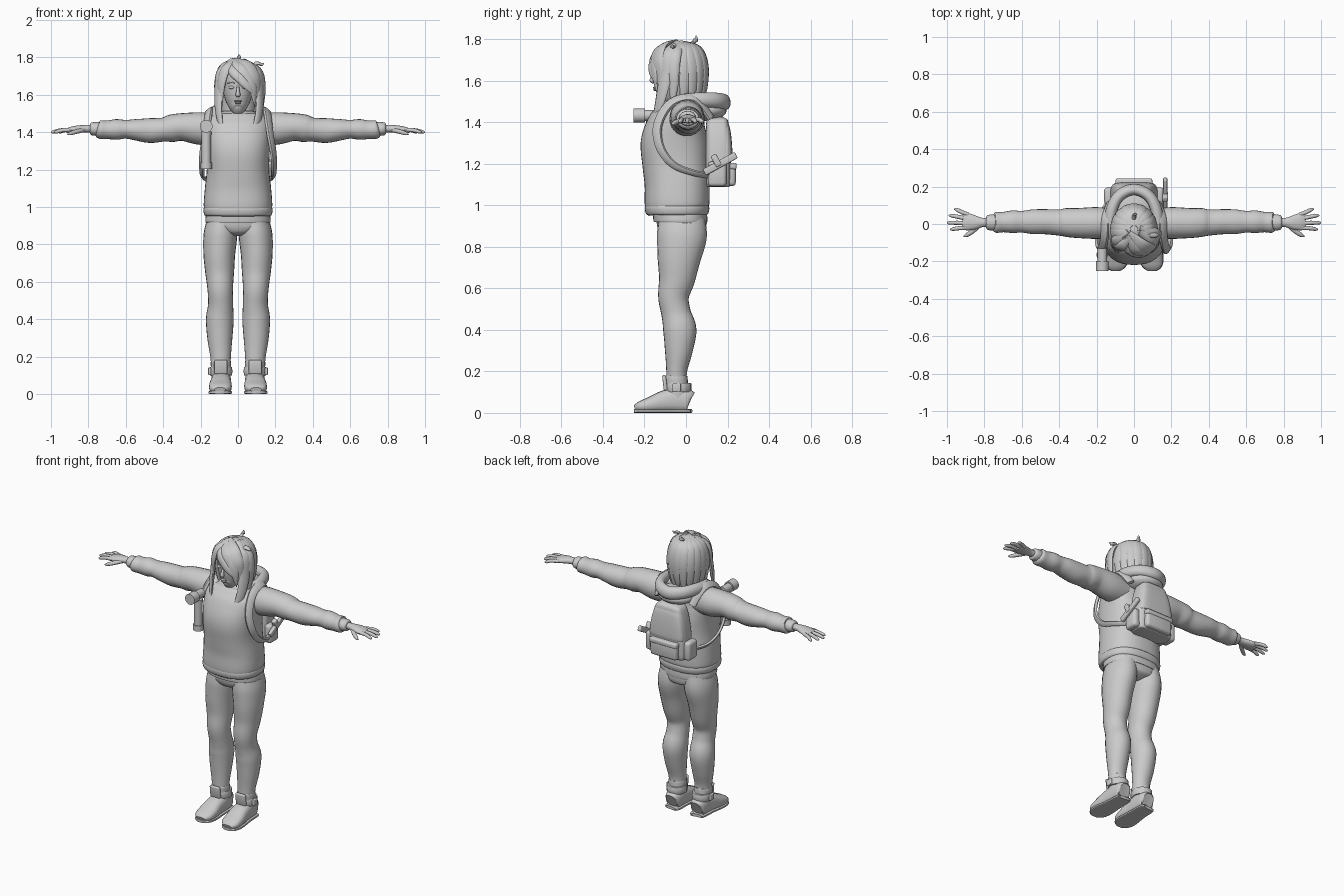
import bpy, bmesh, math
from mathutils import Vector, Matrix

X, Y, Z = Vector((1, 0, 0)), Vector((0, 1, 0)), Vector((0, 0, 1))


def finish(name, bm):
    bmesh.ops.recalc_face_normals(bm, faces=bm.faces)
    me = bpy.data.meshes.new(name)
    bm.to_mesh(me)
    bm.free()
    ob = bpy.data.objects.new(name, me)
    bpy.context.collection.objects.link(ob)
    return ob


def spline(keys, closed, sub):
    n, out = len(keys), []
    get = lambda i: keys[i % n] if closed else keys[max(0, min(n - 1, i))]
    for i in range(n if closed else n - 1):
        p0, p1, p2, p3 = (get(i + k) for k in (-1, 0, 1, 2))
        for j in range(sub):
            t = j / sub
            out.append([0.5 * (2 * b + (c - a) * t + (2 * a - 5 * b + 4 * c - d) * t * t
                               + (3 * b - a - 3 * c + d) * t ** 3) for a, b, c, d in zip(p0, p1, p2, p3)])
    if not closed:
        out.append(list(keys[-1]))
    return out


def sweep(name, keys, ref=Y, n=20, p=2.0, sub=5, closed=False, s=1):
    """Smooth tube through keys (x, y, z, half width, half depth); ref gives the depth direction."""
    pts = spline([(s * k[0],) + tuple(k[1:]) for k in keys], closed, sub)
    bm, rings, m = bmesh.new(), [], len(pts)
    for i, k in enumerate(pts):
        c = Vector(k[:3])
        nxt = pts[(i + 1) % m] if closed else pts[min(i + 1, m - 1)]
        prv = pts[i - 1] if (closed or i) else pts[0]
        t = (Vector(nxt[:3]) - Vector(prv[:3])).normalized()
        a = (ref(c) if callable(ref) else ref).cross(t).normalized()
        b = t.cross(a)
        ring = []
        for j in range(n):
            w = 2 * math.pi * j / n
            cs, sn = math.cos(w), math.sin(w)
            u = math.copysign(abs(cs) ** (2 / p), cs) * max(k[3], .0008)
            v = math.copysign(abs(sn) ** (2 / p), sn) * max(k[4], .0008)
            ring.append(bm.verts.new(c + a * u + b * v))
        rings.append(ring)
    for i in range(m if closed else m - 1):
        r, q = rings[i], rings[(i + 1) % m]
        for j in range(n):
            bm.faces.new((r[j], r[(j + 1) % n], q[(j + 1) % n], q[j]))
    if not closed:
        bm.faces.new(rings[0])
        bm.faces.new(rings[-1])
    return finish(name, bm)


def ball(name, loc, r):
    bm = bmesh.new()
    bmesh.ops.create_uvsphere(bm, u_segments=28, v_segments=18, radius=1,
                              matrix=Matrix.Translation(loc) @ Matrix.Diagonal((*r, 1)))
    return finish(name, bm)


def box(name, loc, size, bevel, rot=(0, 0, 0)):
    bm = bmesh.new()
    bmesh.ops.create_cube(bm, size=1, matrix=Matrix.Diagonal((*size, 1)))
    bmesh.ops.bevel(bm, geom=bm.edges[:], offset=bevel, segments=3, profile=0.5, affect='EDGES')
    for axis, ang in zip('XYZ', rot):
        bm.transform(Matrix.Rotation(ang, 4, axis))
    bm.transform(Matrix.Translation(loc))
    return finish(name, bm)


def cyl(name, loc, r, depth, axis='Z', r2=None):
    bm = bmesh.new()
    rot = Matrix.Rotation(math.pi / 2, 4, 'X') if axis == 'Y' else Matrix()
    bmesh.ops.create_cone(bm, cap_ends=True, segments=24, radius1=r, radius2=r2 or r, depth=depth,
                          matrix=Matrix.Translation(loc) @ rot)
    return finish(name, bm)


# Hoodie body, hem and undershirt
sweep("hoodie_body", [(0, -.04, .97, .165, .14), (0, -.043, 1.0, .183, .155), (0, -.043, 1.1, .177, .156),
                      (0, -.05, 1.2, .167, .16), (0, -.055, 1.3, .17, .163), (0, -.045, 1.38, .178, .145),
                      (0, -.03, 1.44, .178, .12), (0, -.02, 1.49, .14, .09), (0, -.02, 1.515, .07, .06)], n=40, p=2.4)
sweep("hoodie_hem", [(0, -.043, .952, .168, .14), (0, -.043, .958, .18, .149), (0, -.043, .98, .185, .155),
                     (0, -.043, .997, .182, .153), (0, -.043, 1.003, .17, .145)], n=40, p=2.4, sub=3)
sweep("undershirt", [(0, -.027, .915, .172, .128), (0, -.027, .93, .175, .13), (0, -.03, .97, .17, .13)], n=36, p=2.4)

# Hood lying on the shoulders, with V neckline
half = [(.07, -.135, 1.425, .02, .02), (.12, -.05, 1.49, .034, .026), (.125, .05, 1.507, .036, .03),
        (.085, .145, 1.505, .038, .03)]
loop = [(0, -.178, 1.375, .012, .014)] + half + [(0, .185, 1.497, .04, .03)] + \
       [(-k[0],) + k[1:] for k in reversed(half)]
sweep("hood_rim", loop, ref=lambda c: Vector((c.x, c.y - .01, .03)), closed=True, n=14)
ball("hood_pouch", (0, .09, 1.455), (.12, .105, .05))

# Pelvis, legs, boots, arms and hands
sweep("pelvis", [(0, -.02, .845, .03, .06), (0, -.02, .865, .11, .105), (0, -.02, .9, .168, .118),
                 (0, -.025, .96, .16, .12)], n=36, p=2.3)
for s, side in ((1, "left"), (-1, "right")):
    sweep("leg_" + side, [(.085, -.02, .93, .08, .112), (.094, -.02, .85, .09, .12), (.1, -.033, .75, .085, .105),
                          (.098, -.043, .65, .077, .088), (.095, -.06, .56, .068, .074), (.093, -.048, .48, .067, .071),
                          (.097, -.03, .4, .074, .08), (.097, -.035, .3, .067, .067), (.093, -.045, .2, .055, .05),
                          (.092, -.045, .12, .05, .05)], s=s, n=24)
    sweep("boot_foot_" + side, [(.09, .02, .055, .035, .045), (.09, .008, .058, .048, .056), (.09, -.05, .062, .053, .06),
                                (.092, -.11, .054, .056, .052), (.094, -.17, .04, .061, .038), (.096, -.22, .03, .055, .026),
                                (.096, -.247, .022, .03, .014)], ref=Z, s=s, p=2.6)
    sweep("boot_sole_" + side, [(.09, .022, .009, .035, .009), (.09, .01, .009, .05, .009), (.091, -.08, .009, .055, .009),
                                (.095, -.18, .009, .064, .009), (.097, -.23, .009, .052, .009),
                                (.097, -.25, .009, .025, .009)], ref=Z, s=s, p=4)
    sweep("boot_shaft_" + side, [(.091, -.042, .05, .05, .058), (.091, -.045, .12, .053, .056),
                                 (.092, -.047, .172, .054, .054), (.092, -.047, .178, .048, .048)], s=s)
    sweep("boot_strap_" + side, [(.091, -.037, .1, .056, .058), (.091, -.037, .104, .06, .063),
                                 (.091, -.037, .14, .06, .063), (.091, -.037, .145, .056, .058)], s=s, sub=2)
    box("boot_tongue_" + side, (s * .092, -.102, .145), (.07, .018, .075), .007, (.12, 0, 0))
    box("boot_buckle_" + side, (s * .152, -.045, .122), (.016, .04, .04), .005)

    sweep("sleeve_" + side, [(.1, 0, 1.415, .08, .08), (.2, .005, 1.42, .085, .087), (.3, .005, 1.428, .08, .074),
                             (.36, .008, 1.42, .077, .073), (.4, .008, 1.414, .07, .064), (.47, .012, 1.409, .067, .066),
                             (.54, .012, 1.413, .066, .058), (.6, .012, 1.416, .058, .05), (.65, .012, 1.415, .06, .055),
                             (.7, .01, 1.413, .054, .049), (.74, .008, 1.415, .055, .049), (.752, .008, 1.417, .04, .036)],
          ref=Z, s=s, n=24)
    sweep("cuff_" + side, [(.74, .008, 1.417, .042, .037), (.77, .008, 1.418, .042, .036), (.785, .008, 1.418, .037, .033),
                           (.79, .008, 1.418, .028, .026)], ref=Z, s=s)
    sweep("palm_" + side, [(.76, .008, 1.418, .024, .021), (.81, .008, 1.419, .025, .02), (.85, .008, 1.417, .038, .02),
                           (.89, .012, 1.412, .046, .018), (.915, .016, 1.409, .04, .012)], ref=Z, s=s)
    for f, (y0, x1, y1) in enumerate(((.049, .962, .078), (.027, .99, .045), (.003, 1.0, .006), (-.021, .983, -.028))):
        sweep(f"finger_{f}_{side}", [(.885, y0, 1.412, .011, .011), ((.89 + x1) / 2, (y0 + y1) / 2 + .002, 1.411, .011, .011),
                                     (x1 - .012, y1, 1.402, .009, .009), (x1, y1, 1.399, .003, .003)],
              ref=Z, s=s, n=10, sub=3)
    sweep("thumb_" + side, [(.83, -.008, 1.412, .014, .013), (.865, -.04, 1.403, .013, .012),
                            (.895, -.06, 1.394, .01, .01), (.912, -.067, 1.389, .003, .003)], ref=Z, s=s, n=10)

    # Backpack shoulder strap and side pocket
    sweep("shoulder_strap_" + side, [(.125, .12, 1.42, .022, .009), (.15, .04, 1.513, .024, .01), (.158, -.07, 1.493, .024, .01),
                                     (.172, -.135, 1.39, .024, .01), (.19, -.125, 1.28, .022, .01),
                                     (.193, -.06, 1.195, .018, .009), (.183, .04, 1.155, .015, .008),
                                     (.13, .125, 1.14, .015, .008)],
          ref=lambda c: Vector((c.x, c.y + .02, c.z - 1.32)), s=s, n=12, p=4)
    box("side_pocket_" + side, (s * .135, .15, 1.15), (.05, .09, .12), .018)

# Backpack
sweep("backpack_body", [(0, .155, 1.088, .105, .045), (0, .155, 1.1, .124, .058), (0, .155, 1.2, .126, .062),
                        (0, .155, 1.3, .116, .06), (0, .152, 1.37, .1, .056), (0, .15, 1.41, .082, .05),
                        (0, .15, 1.425, .05, .03)], n=36, p=4.5)
sweep("backpack_flap", [(0, .17, 1.215, .11, .046), (0, .17, 1.222, .122, .054), (0, .168, 1.3, .113, .053),
                        (0, .163, 1.37, .095, .048), (0, .158, 1.41, .07, .035)], n=36, p=4.5)
box("front_pocket", (0, .21, 1.148), (.19, .06, .112), .018)
box("front_pocket_flap", (0, .216, 1.188), (.196, .056, .032), .01)
sweep("carry_handle", [(-.035, .125, 1.41, .008, .006), (-.025, .12, 1.445, .008, .006), (.025, .12, 1.445, .008, .006),
                       (.035, .125, 1.41, .008, .006)], n=8)

# Slanted tool on the pack's side
box("tool_handle", (.167, .165, 1.2), (.022, .175, .034), .006, (.5, 0, 0))
box("tool_clip", (.167, .145, 1.215), (.03, .03, .06), .006, (.5, 0, 0))

# Angled flashlight clipped to the strap
cyl("flashlight_tube", (-.17, -.165, 1.31), .025, .19)
cyl("flashlight_base", (-.17, -.165, 1.222), .031, .035)
cyl("flashlight_collar", (-.17, -.165, 1.395), .028, .02)
cyl("flashlight_neck", (-.17, -.168, 1.432), .026, .075, 'Y')
cyl("flashlight_head", (-.17, -.225, 1.432), .034, .055, 'Y')
box("flashlight_clip", (-.185, -.14, 1.34), (.02, .03, .1), .005)

# Neck, head and face
sweep("neck", [(0, -.03, 1.4, .055, .055), (0, -.03, 1.46, .045, .048), (0, -.035, 1.58, .045, .05)])
sweep("head", [(0, -.115, 1.513, .014, .022), (0, -.105, 1.522, .034, .042), (0, -.085, 1.55, .056, .066),
               (0, -.068, 1.59, .072, .085), (0, -.055, 1.64, .08, .1), (0, -.045, 1.69, .084, .107),
               (0, -.04, 1.74, .07, .09), (0, -.04, 1.775, .03, .04)], n=32, p=2.2)
sweep("nose", [(0, -.148, 1.652, .006, .006), (0, -.158, 1.62, .009, .01), (0, -.163, 1.6, .013, .012),
               (0, -.155, 1.592, .008, .006)], n=12)
ball("upper_lip", (0, -.15, 1.566), (.021, .01, .005))
ball("lower_lip", (0, -.148, 1.556), (.017, .01, .006))
for s in (1, -1):
    ball("eye", (s * .034, -.14, 1.64), (.017, .012, .009))
    sweep("eyebrow", [(.016, -.153, 1.66, .003, .004), (.035, -.148, 1.667, .003, .004), (.056, -.13, 1.661, .002, .003)],
          s=s, n=8)


# Hair: cap, back locks around the crown, fringe and long side locks
def lock(name, pts, w, t=.014):
    keys = [(*p, w * f, t * g) for p, f, g in zip(pts, (.5, 1, 1, .75, .05), (.7, 1, 1, .8, .1))]
    sweep(name, keys, ref=lambda c: Vector((c.x, c.y + .03, max(0, c.z - 1.69))), n=12)


ball("hair_cap", (0, -.03, 1.682), (.11, .118, .108))
sweep("hair_back_volume", [(0, .0, 1.44, .07, .05), (0, .01, 1.55, .092, .065), (0, .01, 1.66, .105, .08),
                           (0, 0, 1.72, .09, .08)], n=28)
for i in range(11):
    a = math.radians(-100 + 20 * i)
    x, y = math.sin(a) * .9, math.cos(a)
    lock("back_lock", [(r * x, -.03 + r * y, z) for r, z in ((.02, 1.782), (.094, 1.752), (.125, 1.67), (.121, 1.56),
                                                          (.1, 1.44 + .02 * (i % 2)))], .034)
lock("fringe_outer", [(-.03, -.05, 1.787), (.04, -.115, 1.762), (.085, -.135, 1.7), (.1, -.125, 1.62), (.1, -.12, 1.5)], .04)
lock("fringe_middle", [(-.04, -.06, 1.785), (.005, -.138, 1.745), (.05, -.155, 1.69), (.08, -.15, 1.63), (.088, -.14, 1.54)], .034)
lock("fringe_sweep", [(-.05, -.07, 1.78), (-.03, -.145, 1.728), (.015, -.168, 1.682), (.06, -.165, 1.635), (.1, -.14, 1.585)], .024, .011)
lock("fringe_left", [(-.02, -.06, 1.787), (-.06, -.115, 1.748), (-.085, -.125, 1.68), (-.093, -.12, 1.6), (-.09, -.125, 1.5)], .028)
lock("side_lock_left", [(-.03, -.04, 1.785), (-.092, -.09, 1.73), (-.105, -.105, 1.62), (-.102, -.13, 1.5), (-.075, -.17, 1.36)], .03)
lock("side_lock_right", [(.03, -.04, 1.785), (.105, -.085, 1.73), (.118, -.1, 1.62), (.108, -.13, 1.48), (.06, -.178, 1.335)], .034)
lock("outer_lock_right", [(.03, -.02, 1.785), (.11, -.05, 1.735), (.132, -.06, 1.66), (.13, -.06, 1.57), (.115, -.07, 1.44)], .03)
lock("crown_tuft", [(0, .02, 1.775), (0, .035, 1.785), (.003, .047, 1.795), (.006, .05, 1.805), (.003, .047, 1.818)], .012, .008)
lock("side_tuft", [(.07, -.05, 1.745), (.09, -.06, 1.765), (.108, -.06, 1.768), (.125, -.06, 1.762), (.14, -.06, 1.77)], .014, .009)

# Smooth shading with crisp edges
bpy.ops.object.select_all(action='SELECT')
bpy.context.view_layer.objects.active = bpy.data.objects["hoodie_body"]
bpy.ops.object.shade_smooth_by_angle(angle=math.radians(40))
